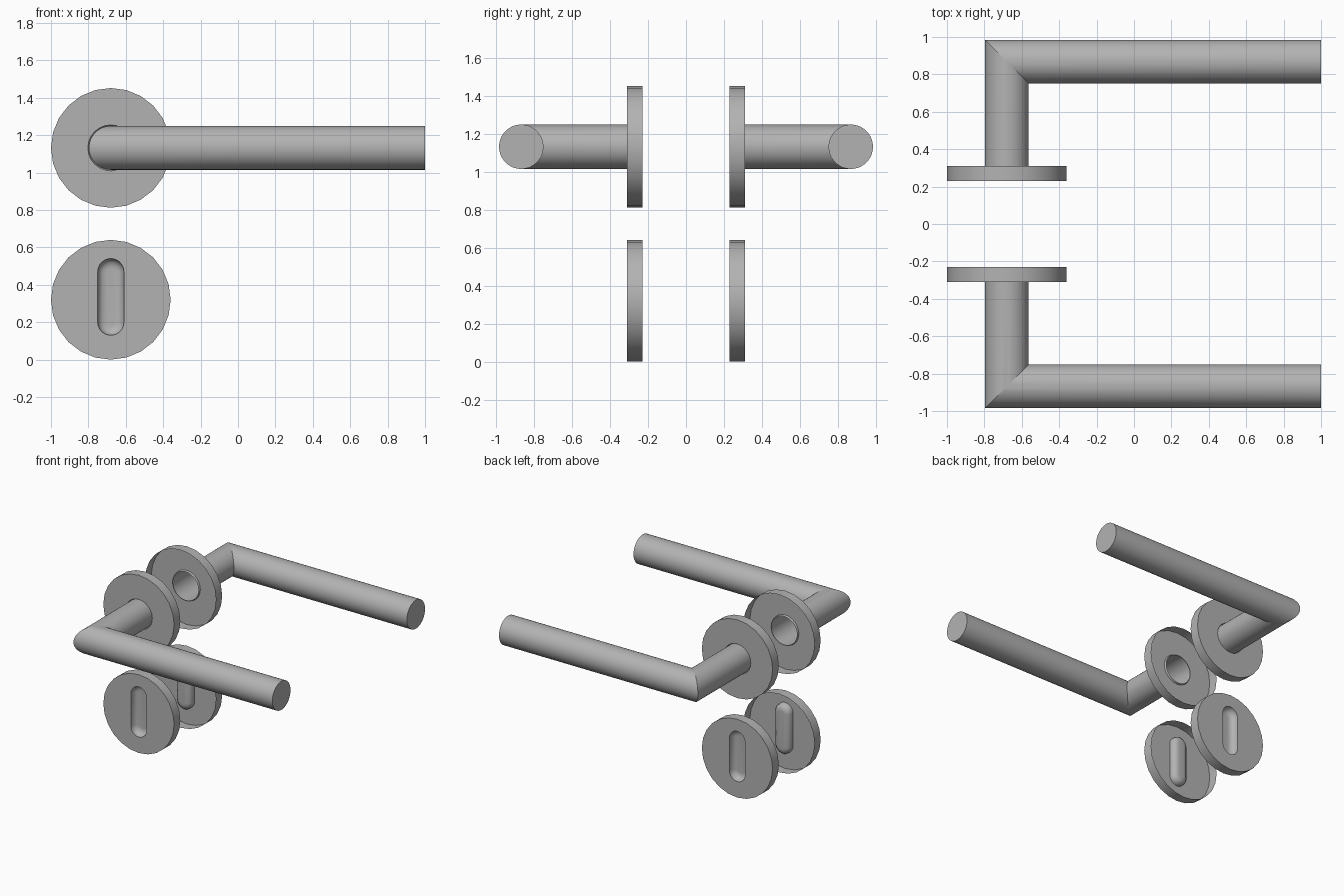
import bpy, bmesh
from math import cos, sin, tau, pi, radians

if "Cube" in bpy.data.objects:
    bpy.data.objects.remove(bpy.data.objects["Cube"])

CX = -0.68          # shared axis of the round plates
ROSE_Z, KEY_Z = 1.132, 0.32
PLATE_R, BACK_Y, FACE_Y = 0.32, -0.23, -0.31
BAR_R, BAR_Y = 0.117, -0.868
SIDES = 24

steel = bpy.data.materials.new("dark_steel")
steel.diffuse_color = (0.45, 0.45, 0.45, 1)
steel.use_nodes = True
steel.node_tree.nodes["Principled BSDF"].inputs["Base Color"].default_value = steel.diffuse_color


def circle(r, y, z, n=SIDES):
    return [(CX + r * cos(tau * i / n), y, z + r * sin(tau * i / n)) for i in range(n)]


def slot(r, half, y, z, n=SIDES):
    # stadium outline: a half circle at the top and one at the bottom
    pts = []
    for base, dz in ((0, half), (pi, -half)):
        for i in range(n // 2):
            a = base + pi * i / (n // 2 - 1)
            pts.append((CX + r * cos(a), y, z + dz + r * sin(a)))
    return pts


def loft(name, rings, mirrored, cap=False, angle=30):
    # skin consecutive rings; mirrored copies are flipped to the back of the door
    bm = bmesh.new()
    s = -1 if mirrored else 1
    vr = [[bm.verts.new((x, s * y, z)) for x, y, z in r] for r in rings]
    faces = []
    for a, b in zip(vr, vr[1:]):
        n = len(a)
        for i in range(n):
            j = (i + 1) % n
            faces.append([a[i], a[j], b[j], b[i]])
    if cap:
        faces.append(vr[-1])
    for f in faces:
        bm.faces.new(f[::-1] if mirrored else f)
    me = bpy.data.meshes.new(name)
    bm.to_mesh(me)
    bm.free()
    me.materials.append(steel)
    ob = bpy.data.objects.new(name, me)
    bpy.context.collection.objects.link(ob)
    bpy.ops.object.select_all(action='DESELECT')
    ob.select_set(True)
    bpy.context.view_layer.objects.active = ob
    bpy.ops.object.shade_smooth_by_angle(angle=radians(angle))
    return ob


for side, mirrored in (("front", False), ("back", True)):
    # handle rose: open-backed round shell with a lipped hole
    loft(side + "_rose", [circle(PLATE_R, BACK_Y, ROSE_Z),
                          circle(PLATE_R, FACE_Y, ROSE_Z),
                          circle(0.123, FACE_Y, ROSE_Z),
                          circle(BAR_R, FACE_Y + 0.015, ROSE_Z)], mirrored)

    # lever: neck tube, crisp mitred corner, long arm with closed end
    neck = circle(BAR_R, FACE_Y + 0.015, ROSE_Z, 64)
    corner = [(x, BAR_Y + (x - CX), z) for x, y, z in neck]
    end = [(1.0, y, z) for x, y, z in corner]
    loft(side + "_lever", [neck, corner, end], mirrored, cap=True, angle=7)

    # keyhole plate: open-backed shell with a rounded slot pocket
    sz = KEY_Z + 0.015
    loft(side + "_keyhole_plate", [circle(PLATE_R, BACK_Y, KEY_Z),
                                   circle(PLATE_R, FACE_Y, KEY_Z),
                                   slot(0.07, 0.135, FACE_Y, sz),
                                   slot(0.067, 0.135, FACE_Y + 0.03, sz),
                                   slot(0.045, 0.135, FACE_Y + 0.05, sz),
                                   slot(0.02, 0.135, FACE_Y + 0.052, sz)],
         mirrored, cap=True, angle=55)
